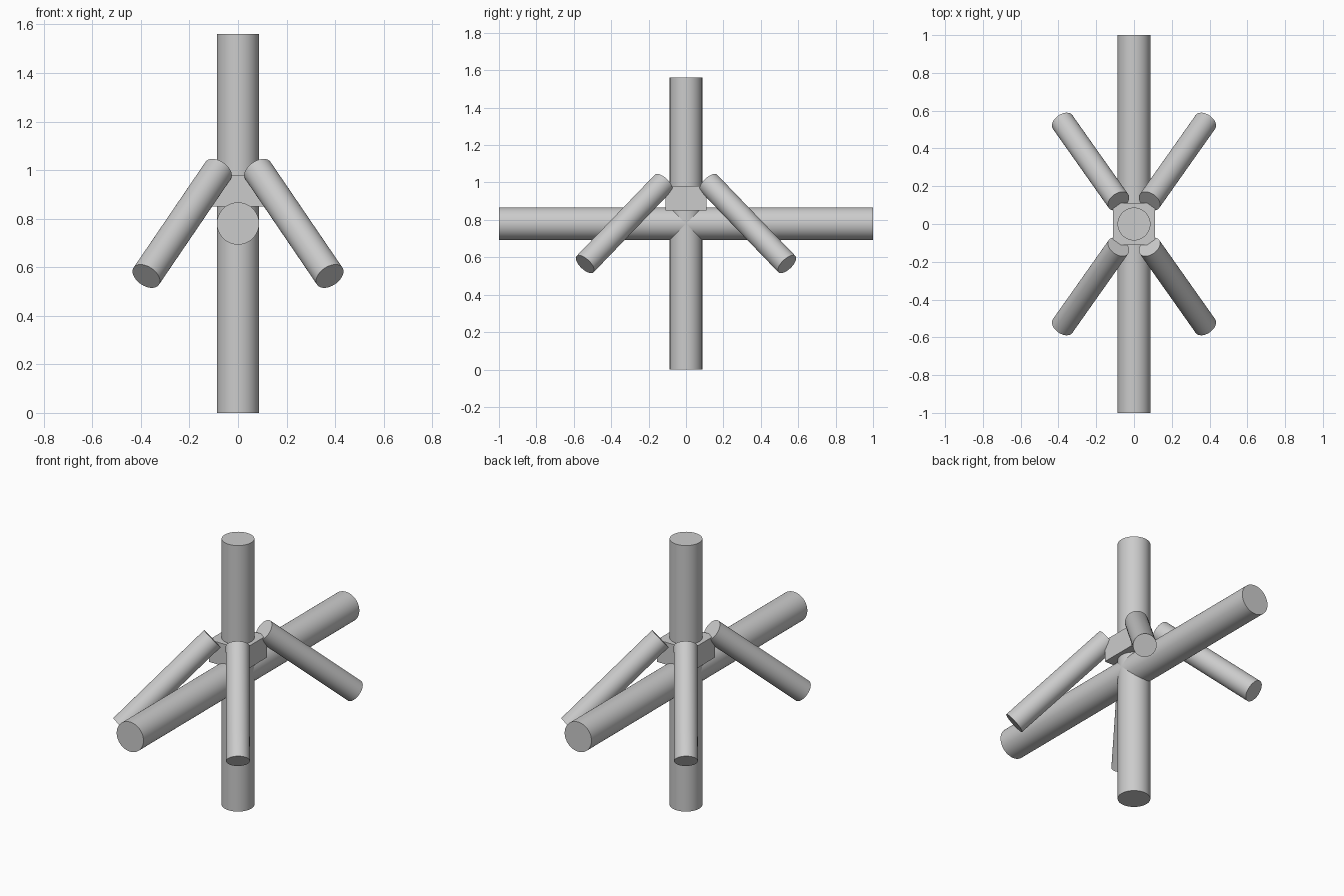
import bpy
from mathutils import Vector

cube = bpy.data.objects.get("Cube")
if cube:
    bpy.data.objects.remove(cube, do_unlink=True)

# Single flat grey
grey = bpy.data.materials.new("light_grey")
grey.use_nodes = True
colour = (0.6, 0.6, 0.6, 1)
grey.diffuse_color = colour
grey.node_tree.nodes["Principled BSDF"].inputs["Base Color"].default_value = colour


def rod(name, start, end, radius):
    """Capped round bar running from start to end."""
    start, end = Vector(start), Vector(end)
    axis = end - start
    bpy.ops.mesh.primitive_cylinder_add(
        vertices=64, radius=radius, depth=axis.length, location=(start + end) / 2,
        rotation=axis.to_track_quat('Z', 'Y').to_euler())
    obj = bpy.context.object
    obj.name = name
    obj.data.materials.append(grey)
    bpy.ops.object.shade_smooth_by_angle()


# Main crossing bars
BAR = 0.087
rod("upright_post", (0, 0, 0), (0, 0, 1.56), BAR)
rod("cross_bar", (0, -1, 0.78), (0, 1, 0.78), BAR)

# Square collar around the post, above the cross bar
bpy.ops.mesh.primitive_cube_add(size=1, location=(0, 0, 0.915))
collar = bpy.context.object
collar.name = "collar_block"
collar.scale = (0.22, 0.22, 0.13)
bpy.ops.object.transform_apply(location=False, rotation=False, scale=True)
collar.data.materials.append(grey)

# Four sloping struts from the collar corners
for x, side in ((1, "left"), (-1, "right")):
    for y, end in ((-1, "front"), (1, "back")):
        rod(f"{end}_{side}_strut", (0.082 * x, 0.121 * y, 0.998),
            (0.378 * x, 0.54 * y, 0.563), 0.063)
